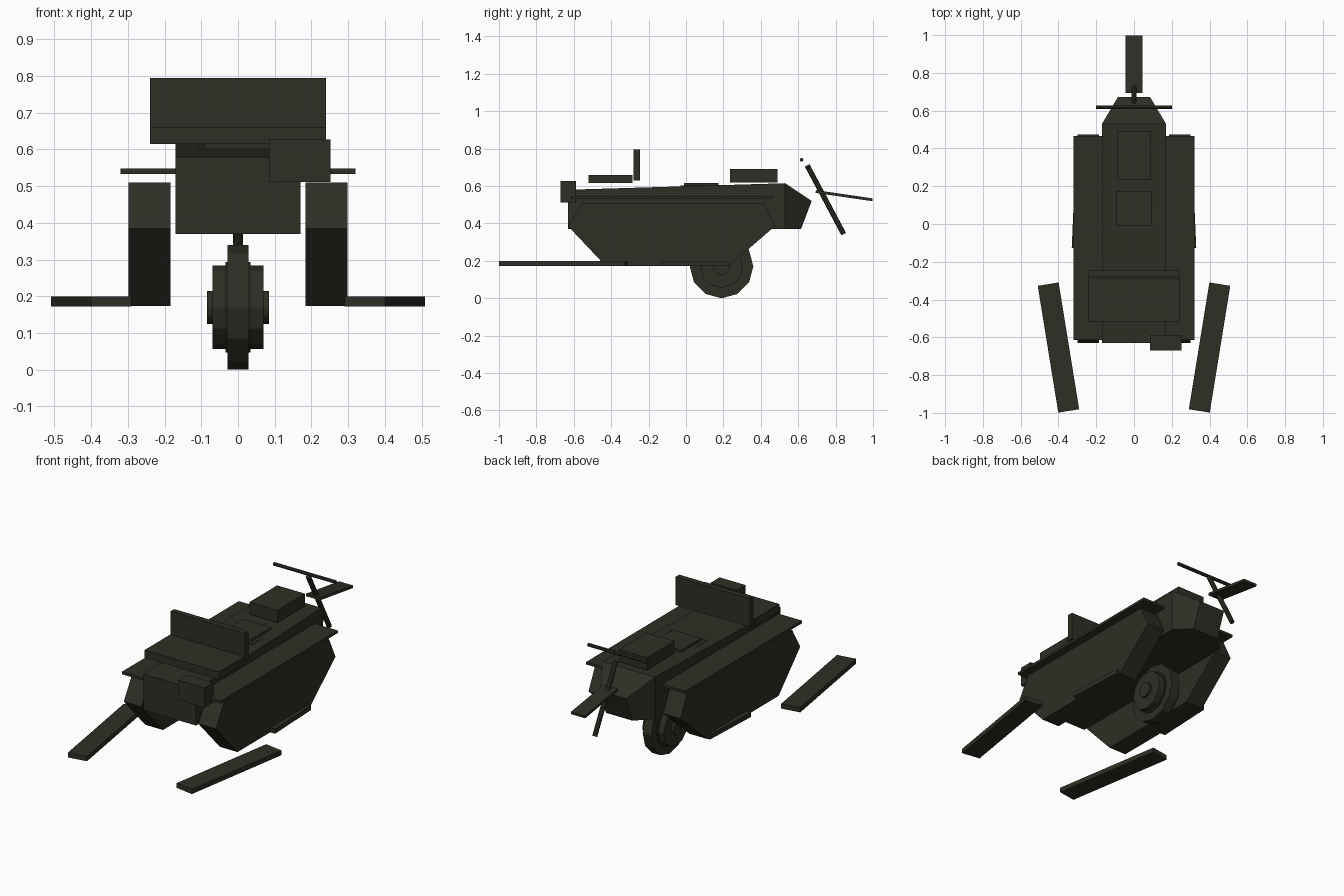
import bpy, bmesh, math
from mathutils import Vector

if "Cube" in bpy.data.objects:
    bpy.data.objects.remove(bpy.data.objects["Cube"])

olive = bpy.data.materials.new("dark_olive")
olive.diffuse_color = (0.028, 0.027, 0.018, 1)
olive.use_nodes = True
olive.node_tree.nodes["Principled BSDF"].inputs["Base Color"].default_value = olive.diffuse_color


def finish(name, bm):
    bmesh.ops.recalc_face_normals(bm, faces=bm.faces[:])
    me = bpy.data.meshes.new(name)
    bm.to_mesh(me)
    bm.free()
    me.materials.append(olive)
    ob = bpy.data.objects.new(name, me)
    bpy.context.collection.objects.link(ob)
    return ob


def box(name, x, y, z, rot=(0, 0, 0)):
    """Box from min/max ranges, rotated about its own centre."""
    bm = bmesh.new()
    bmesh.ops.create_cube(bm, size=1)
    for v in bm.verts:
        v.co = Vector(v.co[i] * (r[1] - r[0]) for i, r in enumerate((x, y, z)))
    ob = finish(name, bm)
    ob.location = [(r[0] + r[1]) / 2 for r in (x, y, z)]
    ob.rotation_euler = rot
    return ob


def rod(name, a, b, radius, sides):
    """Cylinder between two points."""
    a, b = Vector(a), Vector(b)
    bm = bmesh.new()
    bmesh.ops.create_cone(bm, cap_ends=True, segments=sides, radius1=radius,
                          radius2=radius, depth=(b - a).length)
    ob = finish(name, bm)
    ob.location = (a + b) / 2
    ob.rotation_euler = (b - a).to_track_quat('Z', 'Y').to_euler()
    return ob


def loft(name, rings):
    """Skin a list of equal-length point rings and cap the ends."""
    bm = bmesh.new()
    vs = [[bm.verts.new(p) for p in ring] for ring in rings]
    n = len(vs[0])
    for r0, r1 in zip(vs, vs[1:]):
        for i in range(n):
            bm.faces.new((r0[i], r0[(i + 1) % n], r1[(i + 1) % n], r1[i]))
    bm.faces.new(vs[0])
    bm.faces.new(vs[-1])
    return finish(name, bm)


# central hull with tapered tail: (half width, bottom y, bottom z, top y, top z)
sections = [(0.17, -0.63, 0.37, -0.63, 0.58),
            (0.17, 0.53, 0.37, 0.53, 0.615),
            (0.085, 0.615, 0.37, 0.672, 0.52)]
loft("hull", [[(-w, yb, zb), (w, yb, zb), (w, yt, zt), (-w, yt, zt)]
              for w, yb, zb, yt, zt in sections])

# track pods, fenders, steps and skis on both sides
pod = [(-0.63, 0.385), (-0.555, 0.51), (0.415, 0.51), (0.475, 0.385),
       (0.23, 0.173), (-0.43, 0.173)]
for s, side in ((1, "right"), (-1, "left")):
    def span(a, b):
        return tuple(sorted((s * a, s * b)))
    loft(side + "_track_pod", [[(s * x, y, z) for y, z in pod] for x in (0.184, 0.298)])
    box(side + "_fender", span(0.168, 0.32), (-0.615, 0.465), (0.533, 0.548))
    box(side + "_step", span(0.21, 0.322), (-0.13, 0.225), (0.173, 0.2),
        (0, 0, s * math.radians(2.5)))
    box(side + "_ski", span(0.344, 0.456), (-0.994, -0.314), (0.172, 0.2),
        (0, 0, -s * math.radians(9.2)))

# wheel under the hull: tyre, rims and hub
for name, w, r in (("tyre", 0.028, 0.17), ("rim", 0.034, 0.123),
                   ("wheel_disc", 0.07, 0.114), ("hub", 0.085, 0.045)):
    rod(name, (-w, 0.19, 0.17), (w, 0.19, 0.17), r, 12).rotation_euler = (0, math.pi / 2, 0)

# deck items
box("seat", (-0.24, 0.24), (-0.52, -0.285), (0.615, 0.66))
box("backrest", (-0.24, 0.24), (-0.28, -0.247), (0.63, 0.795))
box("rear_box", (-0.09, 0.09), (0.235, 0.49), (0.62, 0.692))
box("hatch_base", (-0.115, 0.115), (-0.03, 0.17), (0.585, 0.602))
box("hatch", (-0.092, 0.092), (-0.01, 0.175), (0.6, 0.616))
box("front_box", (0.085, 0.252), (-0.67, -0.588), (0.512, 0.627))

# steering fork, handlebar and tail guard
rod("fork", (0, 0.648, 0.71), (0, 0.843, 0.343), 0.014, 8)
rod("handlebar", (-0.2, 0.618, 0.74), (0.2, 0.618, 0.74), 0.01, 8)
box("tail_guard", (-0.045, 0.045), (0.692, 0.999), (0.541, 0.556), (math.radians(-8.3), 0, 0))
